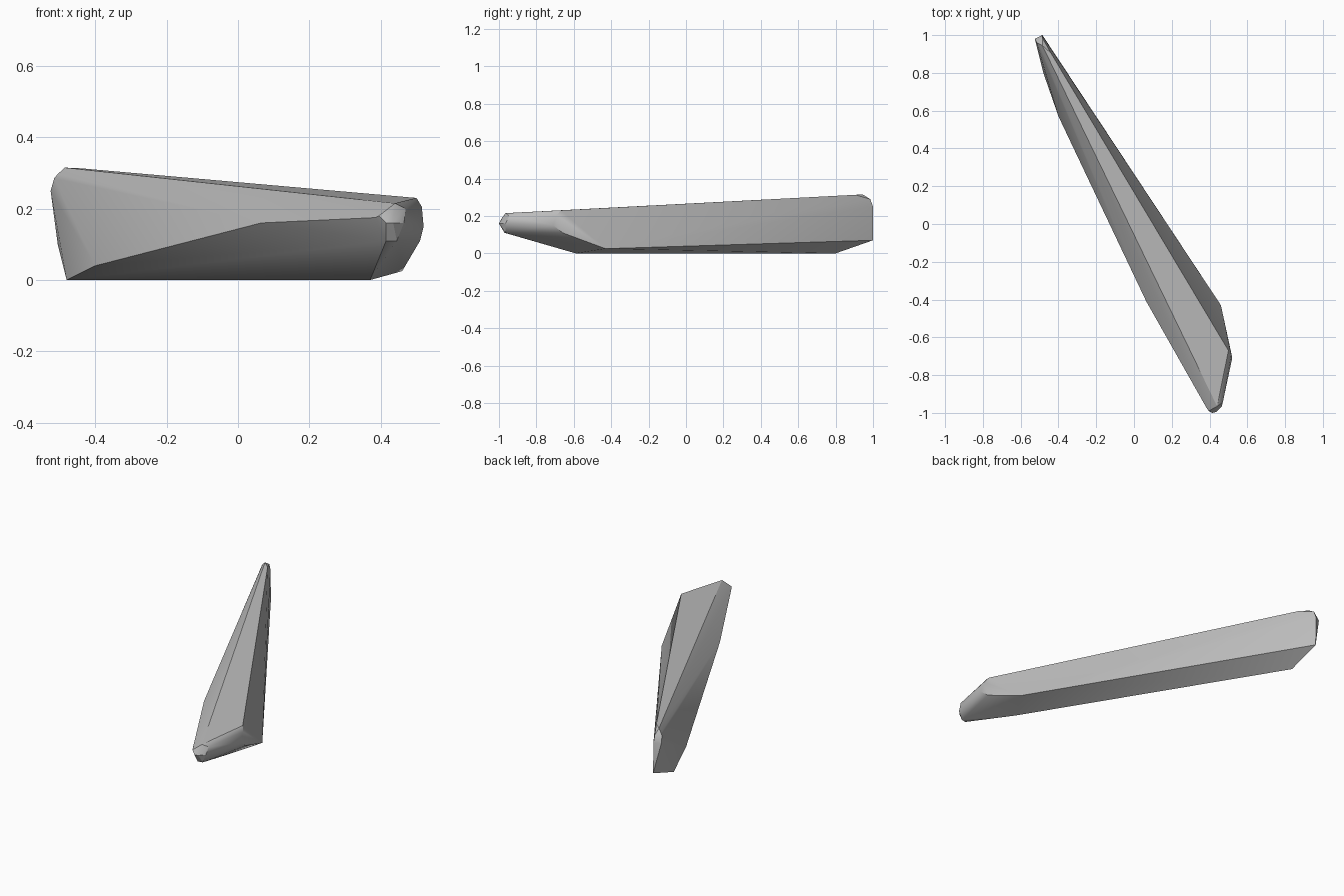
import bpy, bmesh
from math import radians

cube = bpy.data.objects.get("Cube")
if cube:
    bpy.data.objects.remove(cube, do_unlink=True)

# Plain grey stone
stone = bpy.data.materials.new("grey_stone")
stone.use_nodes = True
grey = (0.5, 0.5, 0.5, 1)
stone.diffuse_color = grey
stone.node_tree.nodes["Principled BSDF"].inputs["Base Color"].default_value = grey

# Narrow high end of the shard
far_end = [(-.485, .945, .315), (-.44, .905, .313), (-.505, .955, .297),
           (-.525, .98, .25), (-.515, .96, .285), (-.487, 1, .25), (-.485, .985, .29),
           (-.485, 1, .07), (-.505, .95, .1)]

# Keel along the ground and the edges rising from it
keel = [(-.48, .8, 0), (.37, -.59, 0), (.46, -.43, .025),
        (-.4, .57, .04), (.065, -.41, .16)]

# Broad shoulder on the left side
shoulder = [(.5, -.67, .23), (.515, -.69, .205), (.52, -.71, .15), (.51, -.66, .11)]

# Chipped tip at the front
tip = [(.44, -.965, .215), (.385, -.975, .175), (.395, -.99, .18),
       (.415, -1, .16), (.435, -.995, .16), (.415, -.97, .11), (.445, -.965, .11),
       (.465, -.965, .16), (.47, -.945, .2)]

# Wrap the corners in one faceted hull
bm = bmesh.new()
for corner in far_end + keel + shoulder + tip:
    bm.verts.new(corner)
hull = bmesh.ops.convex_hull(bm, input=bm.verts)
loose = {v for v in hull["geom_interior"] + hull["geom_unused"]
         if isinstance(v, bmesh.types.BMVert)}
bmesh.ops.delete(bm, geom=list(loose), context="VERTS")
bmesh.ops.recalc_face_normals(bm, faces=bm.faces)

mesh = bpy.data.meshes.new("stone_shard")
bm.to_mesh(mesh)
bm.free()
mesh.materials.append(stone)
shard = bpy.data.objects.new("stone_shard", mesh)
bpy.context.collection.objects.link(shard)

# Soft facets with crisp ridges
bpy.ops.object.select_all(action="DESELECT")
shard.select_set(True)
bpy.context.view_layer.objects.active = shard
bpy.ops.object.shade_smooth_by_angle(angle=radians(30))
